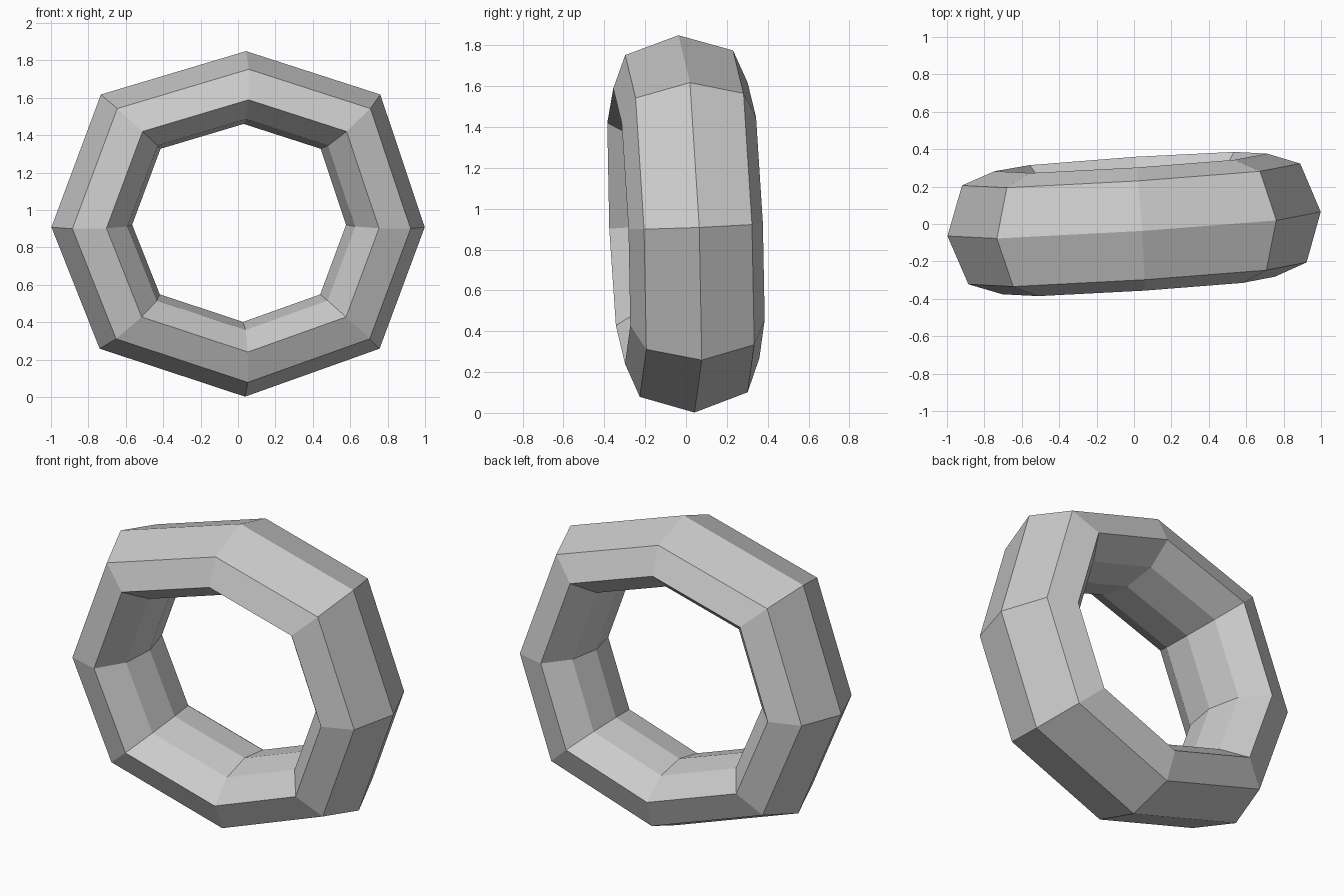
import bpy, bmesh
from math import radians
from mathutils import Matrix

cube = bpy.data.objects.get("Cube")
if cube:
    bpy.data.objects.remove(cube)

# One plain grey material
grey = bpy.data.materials.new("plain_grey")
grey.use_nodes = True
colour = (0.6, 0.6, 0.6, 1)
grey.diffuse_color = colour
grey.node_tree.nodes["Principled BSDF"].inputs["Base Color"].default_value = colour

# Outer outline of the ring, slightly uneven octagon (x, z) about its centre
outline = [(0.987, -0.03), (0.747, 0.68), (0.027, 0.912), (-0.75, 0.68),
           (-1.013, -0.03), (-0.753, -0.68), (0.027, -0.937), (0.747, -0.68)]

# Tube section: (scale of the outline, depth), mirrored front to back
half = [(0.906, 0.265), (0.73, 0.33), (0.61, 0.19)]
section = [(1, 0)] + half + [(0.573, 0)] + [(s, -d) for s, d in reversed(half)]

bm = bmesh.new()
rings = [[bm.verts.new((x * s, d, z * s)) for s, d in section] for x, z in outline]
for i, ring in enumerate(rings):
    following = rings[(i + 1) % len(rings)]
    for j in range(len(section)):
        k = (j + 1) % len(section)
        bm.faces.new((ring[j], ring[k], following[k], following[j]))
bmesh.ops.recalc_face_normals(bm, faces=bm.faces)

# Lean the ring a little and stand it on the ground
tilt = Matrix.Rotation(radians(3.7), 4, 'Z') @ Matrix.Rotation(radians(2.45), 4, 'X')
bm.transform(Matrix.Translation((0.0135, 0, 0.938)) @ tilt)

mesh = bpy.data.meshes.new("ring")
bm.to_mesh(mesh)
bm.free()
mesh.materials.append(grey)
bpy.context.collection.objects.link(bpy.data.objects.new("ring", mesh))
